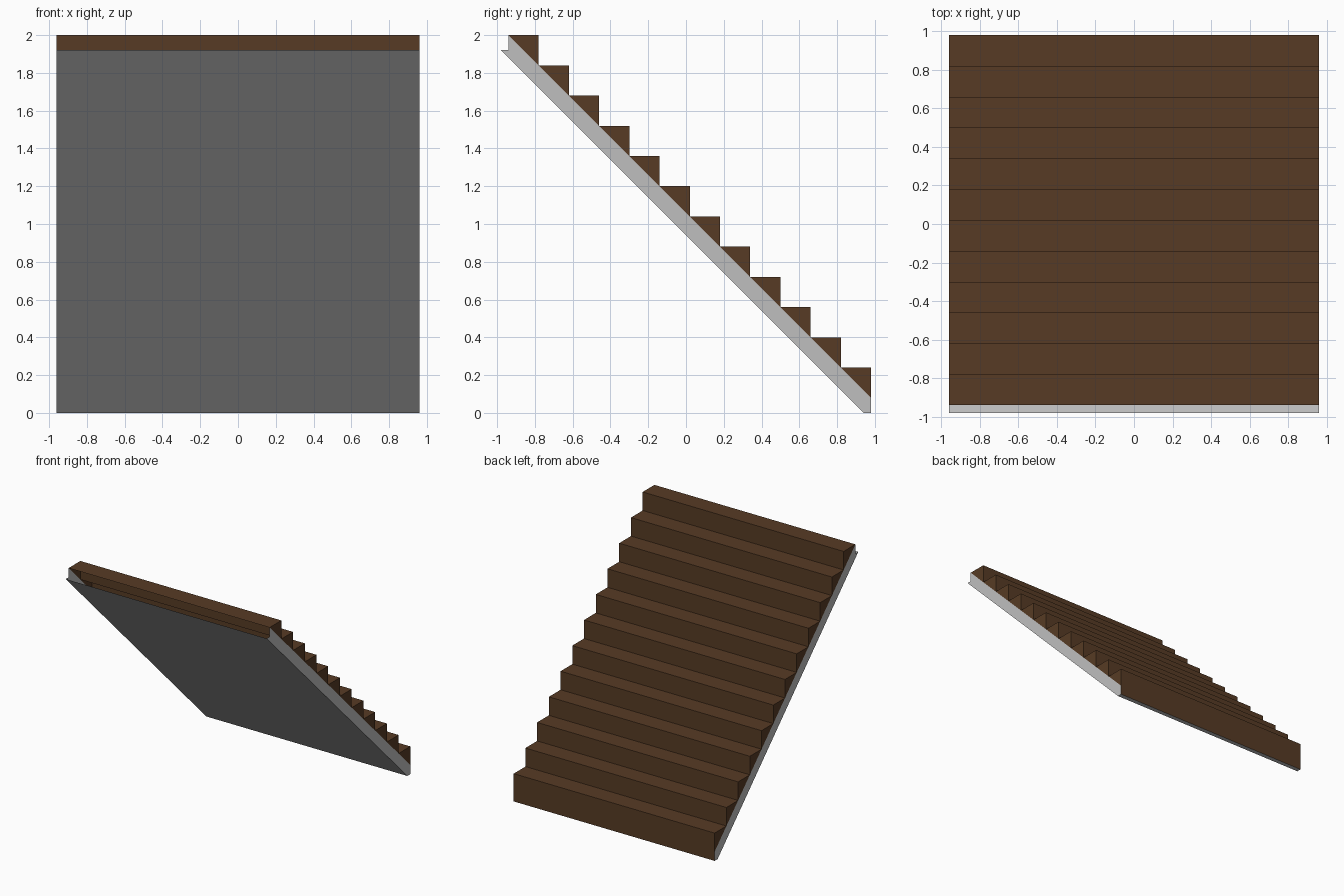
import bpy, bmesh

if "Cube" in bpy.data.objects:
    bpy.data.objects.remove(bpy.data.objects["Cube"])

W = 0.96          # half width
STEP = 0.16       # rise and run of each step
COUNT = 12
Y0, Z0 = -0.94, 2.0   # back edge of the highest tread


def material(name, rgb):
    m = bpy.data.materials.new(name)
    m.diffuse_color = (*rgb, 1)
    m.use_nodes = True
    m.node_tree.nodes["Principled BSDF"].inputs["Base Color"].default_value = m.diffuse_color
    return m


def strip(bm, path):
    """Sheet spanning the full width along a (y, z) path."""
    rows = [[bm.verts.new((x, y, z)) for x in (-W, W)] for y, z in path]
    for a, b in zip(rows, rows[1:]):
        bm.faces.new((a[0], a[1], b[1], b[0]))


def caps(bm, outline):
    """Matching side faces from a counter-clockwise (y, z) outline."""
    bm.faces.new([bm.verts.new((W, y, z)) for y, z in outline])
    bm.faces.new([bm.verts.new((-W, y, z)) for y, z in reversed(outline)])


def finish(bm, name, mat):
    bmesh.ops.remove_doubles(bm, verts=bm.verts, dist=1e-5)
    me = bpy.data.meshes.new(name)
    bm.to_mesh(me)
    bm.free()
    me.materials.append(mat)
    bpy.context.collection.objects.link(bpy.data.objects.new(name, me))


wood = material("dark_brown_wood", (0.095, 0.044, 0.018))
stone = material("light_grey", (0.52, 0.52, 0.52))

# Treads, risers and the triangular step ends
bm = bmesh.new()
path = [(Y0, Z0)]
for i in range(COUNT):
    y, z = Y0 + i * STEP, Z0 - i * STEP
    path += [(y + STEP, z), (y + STEP, z - STEP)]
    caps(bm, [(y, z), (y + STEP, z - STEP), (y + STEP, z)])
path.append((0.98, 0.0))   # lowest riser reaches the ground
strip(bm, path)
finish(bm, "steps", wood)

# Sloping base: foot, underside and side stringers, open at the top end
bm = bmesh.new()
strip(bm, [(0.98, 0.0), (0.94, 0.0), (-0.98, 1.92)])
caps(bm, [(0.98, 0.0), (0.98, 0.08), (-0.94, 2.0),
          (-0.94, 1.92), (-0.98, 1.92), (0.94, 0.0)])
finish(bm, "sloping_base", stone)
